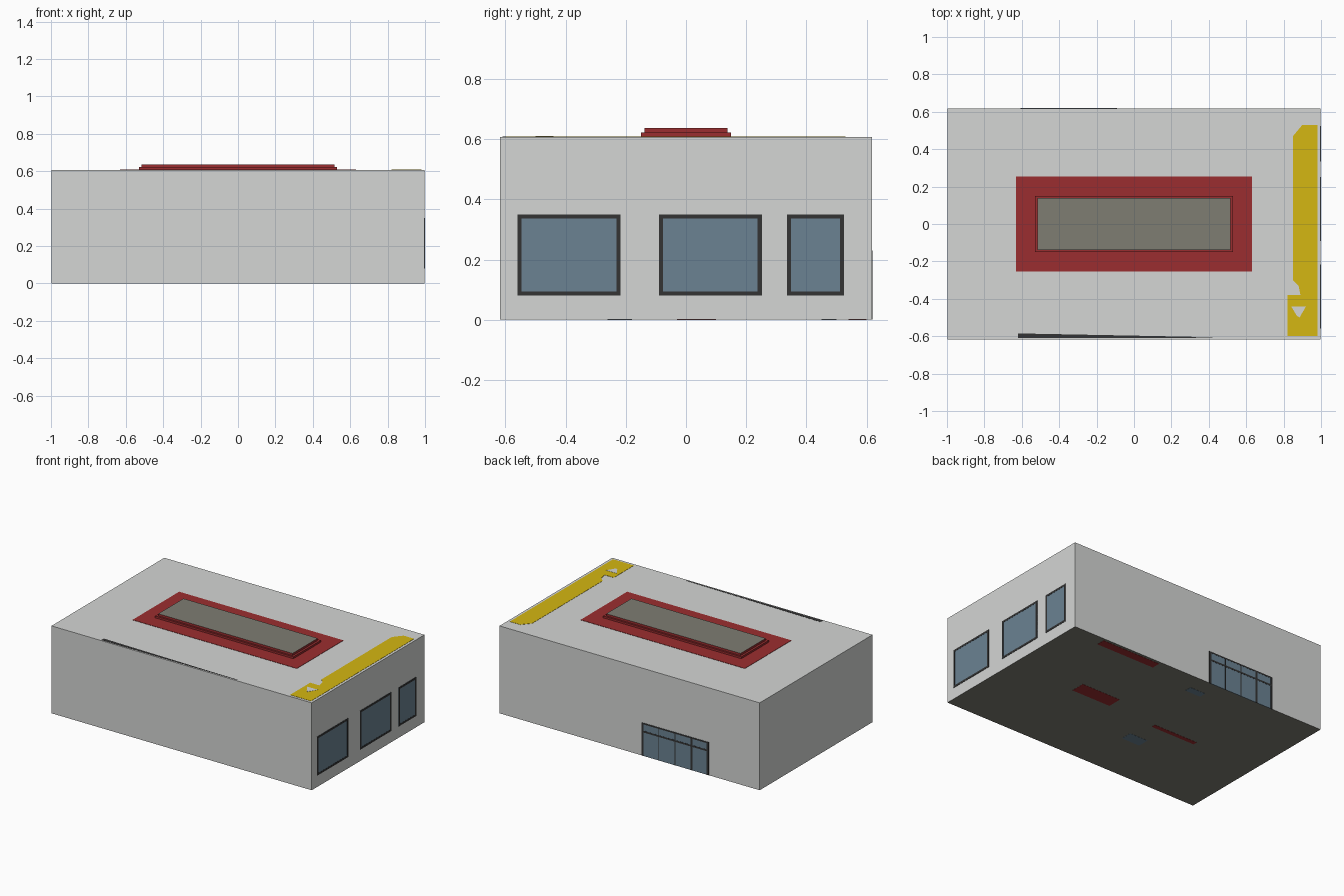
import bpy
import bmesh
from mathutils import Vector

cube = bpy.data.objects.get("Cube")
if cube:
    bpy.data.objects.remove(cube)


def material(name, r, g, b):
    m = bpy.data.materials.new(name)
    m.use_nodes = True
    m.diffuse_color = (r, g, b, 1)
    shader = m.node_tree.nodes["Principled BSDF"]
    shader.inputs["Base Color"].default_value = (r, g, b, 1)
    shader.inputs["Roughness"].default_value = 0.8
    return m


wall = material("pale grey wall", 0.66, 0.67, 0.66)
red = material("dark red", 0.33, 0.027, 0.029)
olive = material("olive grey", 0.21, 0.205, 0.17)
yellow = material("yellow", 0.66, 0.475, 0.006)
glass = material("blue glass", 0.146, 0.224, 0.29)
dark = material("charcoal frame", 0.034, 0.034, 0.034)


def finish(name, bm, mats):
    mesh = bpy.data.meshes.new(name)
    bmesh.ops.recalc_face_normals(bm, faces=bm.faces)
    bm.to_mesh(mesh)
    bm.free()
    for m in mats:
        mesh.materials.append(m)
    ob = bpy.data.objects.new(name, mesh)
    bpy.context.collection.objects.link(ob)
    return ob


def add_box(bm, lo, hi):
    lo, hi = Vector(lo), Vector(hi)
    new = bmesh.ops.create_cube(bm, size=1)["verts"]
    bmesh.ops.scale(bm, vec=hi - lo, verts=new)
    bmesh.ops.translate(bm, vec=(lo + hi) / 2, verts=new)


def box(name, lo, hi, mat, cap=None, cap_z=0):
    """Box whose faces pointing along cap_z can take a second material."""
    bm = bmesh.new()
    add_box(bm, lo, hi)
    ob = finish(name, bm, [mat, cap] if cap else [mat])
    for f in ob.data.polygons:
        if cap and f.normal.z * cap_z > 0.9:
            f.material_index = 1
    return ob


def flat_plate(name, outline, z, mat, thick=0.0015):
    bm = bmesh.new()
    face = bm.faces.new([bm.verts.new((x, y, z)) for x, y in outline])
    new = bmesh.ops.extrude_face_region(bm, geom=[face])["geom"]
    bmesh.ops.translate(bm, vec=(0, 0, thick),
                        verts=[v for v in new if isinstance(v, bmesh.types.BMVert)])
    return finish(name, bm, [mat])


X, Y, TOP = 0.998, 0.618, 0.607

# Main block with a darker floor underneath
box("building_block", (-X, -Y, 0.001), (X, Y, TOP), wall, olive, -1)

# Stepped skylight on a flat surround
box("skylight_surround", (-0.63, -0.255, TOP - 0.01), (0.63, 0.255, TOP + 0.002), red)
box("skylight_curb", (-0.53, -0.15, TOP), (0.53, 0.15, 0.622), red)
box("skylight_panel", (-0.515, -0.138, 0.622), (0.515, 0.138, 0.637), red, olive, 1)

# Painted roof strip with a bare patch
flat_plate("roof_strip", [(0.85, 0.47), (0.90, 0.53), (0.98, 0.53), (0.98, -0.60),
                          (0.82, -0.60), (0.82, -0.38), (0.89, -0.38),
                          (0.88, -0.33), (0.85, -0.30)], TOP, yellow)
flat_plate("bare_patch", [(0.84, -0.44), (0.92, -0.44), (0.885, -0.50), (0.87, -0.49)],
           TOP + 0.001, wall)
flat_plate("front_roof_seam", [(-0.62, -0.61), (0.42, -0.608), (0.42, -0.605),
                               (-0.62, -0.585)], TOP, dark, 0.001)

# Side windows: a pane and four frame bars each
F = 0.014
Z0, Z1 = 0.08, 0.35
for label, y0, y1 in (("front", -0.56, -0.217), ("middle", -0.09, 0.252),
                      ("rear", 0.335, 0.525)):
    box(label + "_window_pane", (X - 0.004, y0, Z0), (X + 0.001, y1, Z1), glass)
    bm = bmesh.new()
    for a, b in ((y0, y0 + F), (y1 - F, y1)):
        add_box(bm, (X - 0.004, a, Z0), (X + 0.002, b, Z1))
    for a, b in ((Z0, Z0 + F), (Z1 - F, Z1)):
        add_box(bm, (X - 0.004, y0, a), (X + 0.002, y1, b))
    finish(label + "_window_frame", bm, [dark])

# Rear glazed entrance with posts, transom and head
D0, D1, H = -0.60, -0.10, 0.23
box("entrance_glass", (D0, Y - 0.004, 0.001), (D1, Y + 0.001, H), glass)
bm = bmesh.new()
for i, half in enumerate((0.008, 0.008, 0.003, 0.003, 0.008)):
    c = D0 + (D1 - D0) * i / 4
    add_box(bm, (c - half, Y - 0.004, 0.001), (c + half, Y + 0.002, H))
for z, half in ((0.17, 0.006), (H - 0.005, 0.005)):
    add_box(bm, (D0, Y - 0.004, z - half), (D1, Y + 0.002, z + half))
finish("entrance_frame", bm, [dark])

# Thin coloured patches on the underside
for label, x0, x1, y0, y1, mat in (
        ("rear_floor_patch", 0.3, 0.75, 0.54, 0.6, red),
        ("middle_floor_patch", 0.2, 0.5, 0.0, 0.1, red),
        ("floor_strip", -0.51, -0.17, -0.03, 0.0, red),
        ("front_floor_patch", -0.26, -0.12, -0.26, -0.18, glass),
        ("side_floor_patch", -0.16, -0.04, 0.45, 0.5, glass)):
    box(label, (x0, y0, 0), (x1, y1, 0.003), mat)
